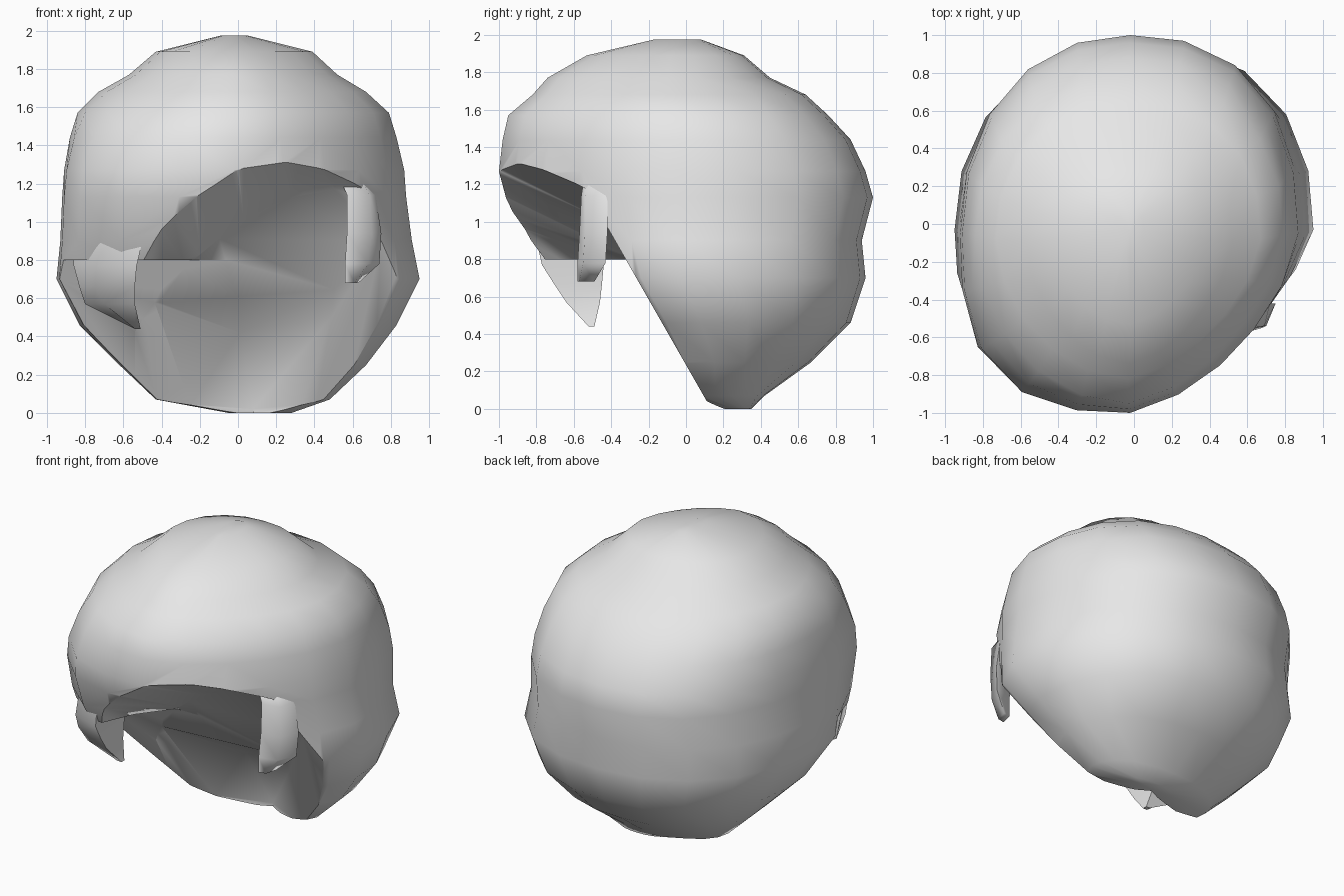
import bpy, bmesh, math
from mathutils import Vector

if "Cube" in bpy.data.objects:
    bpy.data.objects.remove(bpy.data.objects["Cube"])

hair_mat = bpy.data.materials.new("light_grey")
hair_mat.diffuse_color = (0.8, 0.8, 0.8, 1)
hair_mat.use_nodes = True
hair_mat.node_tree.nodes["Principled BSDF"].inputs["Base Color"].default_value = hair_mat.diffuse_color


def make_object(name, bm):
    bmesh.ops.recalc_face_normals(bm, faces=bm.faces)
    me = bpy.data.meshes.new(name)
    bm.to_mesh(me)
    bm.free()
    me.materials.append(hair_mat)
    ob = bpy.data.objects.new(name, me)
    bpy.context.collection.objects.link(ob)
    return ob


def loft(name, rings):
    """Skin a stack of equal-length point rings and close both ends."""
    bm = bmesh.new()
    rows = [[bm.verts.new(p) for p in r] for r in rings]
    n = len(rows[0])
    for a, b in zip(rows, rows[1:]):
        for i in range(n):
            j = (i + 1) % n
            bm.faces.new((a[i], a[j], b[j], b[i]))
    for end in (rows[0], rows[-1]):
        mid = bm.verts.new(sum((v.co for v in end), Vector()) / n)
        for i in range(n):
            bm.faces.new((end[i], end[(i + 1) % n], mid))
    return make_object(name, bm)


def hull_block(name, points, planes=()):
    """Convex block, trimmed to the side each plane normal points to."""
    bm = bmesh.new()
    for p in points:
        bm.verts.new(p)
    bmesh.ops.convex_hull(bm, input=bm.verts[:])
    for co, no in planes:
        bmesh.ops.bisect_plane(bm, geom=bm.verts[:] + bm.edges[:] + bm.faces[:],
                               plane_co=co, plane_no=no, clear_inner=True)
        bmesh.ops.holes_fill(bm, edges=[e for e in bm.edges if e.is_boundary])
    return make_object(name, bm)


def cut(ob, cutter):
    cutter.hide_render = True
    mod = ob.modifiers.new("cut", 'BOOLEAN')
    mod.operation, mod.solver, mod.object = 'DIFFERENCE', 'EXACT', cutter
    bpy.context.view_layer.objects.active = ob
    bpy.ops.object.modifier_apply(modifier=mod.name)
    bpy.data.objects.remove(cutter)


def smooth(ob, angle):
    bpy.ops.object.select_all(action='DESELECT')
    ob.select_set(True)
    bpy.context.view_layer.objects.active = ob
    bpy.ops.object.shade_smooth_by_angle(angle=math.radians(angle))


# Hair volume: z, left x, right x, front y, back y, y of widest point,
# fullness of the front left quarter
levels = [
    (1.975, -0.09, 0.05, -0.17, 0.08, -0.03, 2.0),
    (1.89, -0.43, 0.39, -0.53, 0.31, -0.08, 1.9),
    (1.77, -0.57, 0.52, -0.74, 0.45, -0.10, 1.8),
    (1.68, -0.73, 0.67, -0.82, 0.64, -0.08, 1.85),
    (1.57, -0.84, 0.79, -0.95, 0.76, -0.06, 2.0),
    (1.44, -0.88, 0.83, -0.98, 0.88, -0.05, 2.4),
    (1.27, -0.91, 0.87, -1.00, 0.96, -0.05, 2.8),
    (1.13, -0.92, 0.88, -0.97, 1.00, -0.05, 3.0),
    (0.90, -0.93, 0.91, -0.87, 0.94, -0.05, 3.0),
    (0.70, -0.95, 0.95, -0.75, 0.96, -0.03, 2.8),
    (0.46, -0.83, 0.83, -0.55, 0.88, 0.08, 2.5),
    (0.25, -0.62, 0.67, -0.40, 0.67, 0.15, 2.5),
    (0.07, -0.43, 0.48, -0.15, 0.42, 0.16, 2.5),
    (0.00, -0.05, 0.28, 0.20, 0.35, 0.28, 2.5),
]
SIDES = 20


def hair_ring(z, x0, x1, y0, y1, cy, full):
    cx, pts = (x0 + x1) / 2, []
    for i in range(SIDES):
        a = 2 * math.pi * i / SIDES
        c, s = math.cos(a), math.sin(a)
        # flattened at front right, rounder behind
        if s >= 0:
            n = 2.35 if c > 0 else 2.15
        else:
            n = full if c < 0 else 1.55
        r = (abs(c) ** n + abs(s) ** n) ** (-1 / n)
        pts.append((cx + c * r * (x1 - x0) / 2,
                    cy + s * r * ((y1 - cy) if s > 0 else (cy - y0)), z))
    return pts


hair = loft("hair", [hair_ring(*lv) for lv in levels])

# Face opening: arched fringe rim swept up and forward, behind it a slanted face plane
face_plane = (Vector((0, 0.1, 0.06)), Vector((0, -0.868, -0.496)))
low_plane = (Vector((0, 0, 0.80)), Vector((0, 0, -1)))
arch = [(-0.54, -1), (-0.54, 0.37), (-0.4, 0.53), (-0.2, 0.66), (0.03, 0.79),
        (0.27, 0.87), (0.42, 0.895), (0.6, 0.91), (1.3, 0.91), (1.3, -1)]
cut(hair, hull_block("arch_cutter",
                     [(x, y, w - 0.5 * y) for x, w in arch for y in (-1.6, 0.6)],
                     [face_plane]))
box = [(x, y, z) for x in (-2, 2) for y in (-2, 2) for z in (-2, 2)]
cut(hair, hull_block("lower_cutter", box, [face_plane, low_plane]))

# Shallow hollow in the face plane with a notch at the nape
out = face_plane[1] * 0.05
cut(hair, hull_block("hollow_cutter", [Vector(p) + out for p in (
    (-0.38, 0.09, 0.08), (0.44, 0.09, 0.08), (0.68, -0.3, 0.75), (-0.6, -0.25, 0.66))]
    + [Vector(p) for p in ((-0.38, 0.04, -0.1), (0.44, 0.04, -0.1), (0.08, 0.26, -0.1),
                           (0.08, 0.26, 0.02), (0.01, 0.07, 0.42))]))
smooth(hair, 50)

# Side locks hanging in front of the ears
left = [
    (0.90, (-0.50, -0.80), (-0.72, -0.68), (-0.87, -0.42), (-0.56, -0.42)),
    (0.77, (-0.53, -0.77), (-0.73, -0.70), (-0.86, -0.44), (-0.54, -0.44)),
    (0.66, (-0.54, -0.70), (-0.75, -0.64), (-0.83, -0.45), (-0.54, -0.45)),
    (0.57, (-0.54, -0.64), (-0.70, -0.61), (-0.80, -0.47), (-0.54, -0.46)),
    (0.44, (-0.51, -0.52), (-0.54, -0.52), (-0.54, -0.49), (-0.51, -0.49)),
]
right = [
    (1.26, (0.52, -0.54), (0.62, -0.50), (0.68, -0.40), (0.55, -0.42)),
    (1.14, (0.57, -0.56), (0.69, -0.54), (0.72, -0.42), (0.60, -0.43)),
    (0.94, (0.57, -0.57), (0.70, -0.54), (0.75, -0.42), (0.62, -0.43)),
    (0.78, (0.56, -0.58), (0.68, -0.55), (0.74, -0.43), (0.62, -0.45)),
    (0.68, (0.56, -0.58), (0.61, -0.57), (0.63, -0.49), (0.58, -0.50)),
]
for name, rows in (("left_lock", left), ("right_lock", right)):
    smooth(loft(name, [[(x, y, r[0]) for x, y in r[1:]] for r in rows]), 70)
